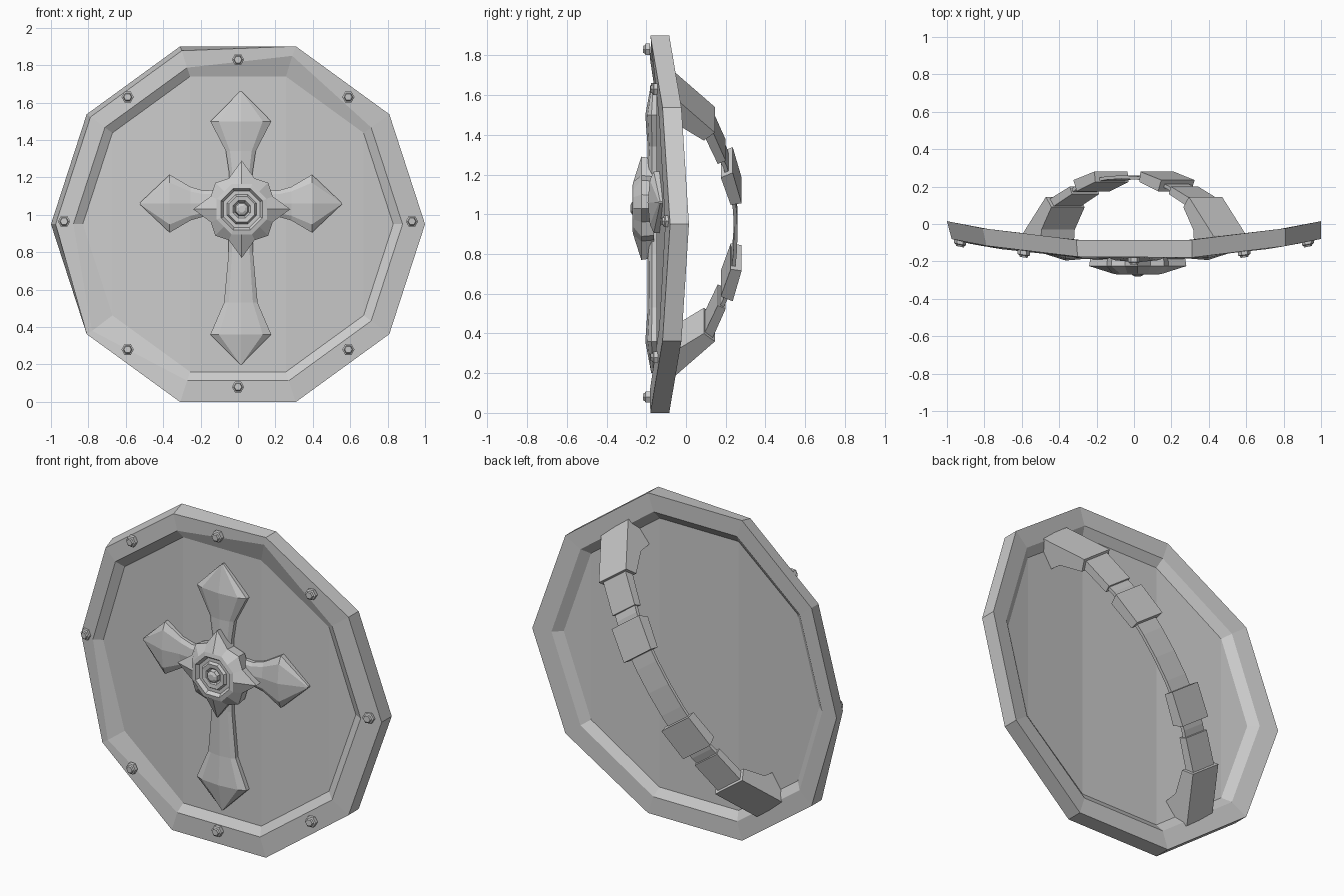
import bpy, bmesh, math
from mathutils import Vector

old = bpy.data.objects.get("Cube")
if old:
    bpy.data.objects.remove(old, do_unlink=True)

grey = bpy.data.materials.new("plain_grey")
grey.use_nodes = True
grey.diffuse_color = (0.6, 0.6, 0.6, 1)
grey.node_tree.nodes["Principled BSDF"].inputs["Base Color"].default_value = (0.6, 0.6, 0.6, 1)

MID = 0.95      # height of the shield centre
BEND = 0.11     # sideways curvature


def bend(x):
    return BEND * x * x


def loft(name, rings, caps=True, extra=()):
    """Skin closed rings of equal length; extra faces are lists of (ring, index)."""
    bm = bmesh.new()
    vs = [[bm.verts.new(p) for p in ring] for ring in rings]
    n = len(rings[0])
    for a, b in zip(vs, vs[1:]):
        for i in range(n):
            j = (i + 1) % n
            bm.faces.new((a[i], a[j], b[j], b[i]))
    if caps:
        bm.faces.new(vs[0])
        bm.faces.new(vs[-1])
    for face in extra:
        bm.faces.new([vs[r][i] for r, i in face])
    bmesh.ops.recalc_face_normals(bm, faces=bm.faces)
    me = bpy.data.meshes.new(name)
    bm.to_mesh(me)
    bm.free()
    me.materials.append(grey)
    ob = bpy.data.objects.new(name, me)
    bpy.context.collection.objects.link(ob)
    return ob


# Shield body: ten-sided rim with a recessed panel on both sides
profile = [(0.83, -0.155), (0.88, -0.19), (1, -0.19),
           (1, -0.095), (0.89, -0.095), (0.84, -0.13)]
body = []
for r, y in profile:
    ring = []
    for k in range(10):
        a = math.radians(36 * k)
        ring.append(Vector((r * math.cos(a), y, MID + r * math.sin(a))))
    body.append(ring)
# Battle wear: chipped outer edge and two nicks on the inner lip
for k in (3, 4, 5):
    body[2][k] = Vector((body[2][k].x * 0.975, -0.185, MID + (body[2][k].z - MID) * 0.975))
body[1][2] = Vector((0.29, -0.18, 1.85))
body[1][6] = Vector((-0.78, -0.175, 0.38))
for ring in body:
    for p in ring:
        p.y += bend(p.x)
strips = []
for r in (0, len(profile) - 1):
    for k in range(5):
        ids = [k, k + 1, 10 - k - 1, (10 - k) % 10]
        strips.append([(r, i) for i in dict.fromkeys(ids)])
loft("shield_body", body, caps=False, extra=strips)


# Cross arms: ridged blades lofted along their length
def arm(name, direction, cx, cz, stations):
    dx, dz = direction
    rings = []
    for s, w, h in stations:
        ring = []
        for side, lift in ((-1, -0.2), (-1, 0.45), (-0.72, 0.8), (0, 1),
                           (0.72, 0.8), (1, 0.45), (1, -0.2)):
            x = cx + dx * s + dz * w * side
            z = cz + dz * s - dx * w * side
            ring.append((x, -0.155 + bend(x) - h * lift, z))
        rings.append(ring)
    loft(name, rings)


upper = [(0, 0.07, 0.04), (0.17, 0.062, 0.04), (0.29, 0.08, 0.038),
         (0.45, 0.163, 0.05), (0.61, 0.004, 0.02)]
lower = [(0, 0.07, 0.04), (0.25, 0.065, 0.04), (0.52, 0.09, 0.038),
         (0.69, 0.163, 0.05), (0.85, 0.004, 0.02)]
across = [(0, 0.08, 0.04), (0.2, 0.07, 0.04), (0.27, 0.09, 0.038),
          (0.38, 0.155, 0.055), (0.54, 0.004, 0.02)]
arm("cross_upper_arm", (0, 1), 0.015, 1.05, upper)
arm("cross_lower_arm", (0, -1), 0.015, 1.05, lower)
arm("cross_left_arm", (1, 0), 0.015, 1.06, across)
arm("cross_right_arm", (-1, 0), 0.015, 1.06, across)


# Centre boss: star collar with stepped octagon rings and a knob
def boss_ring(radius, y, star):
    ring = []
    for k in range(16):
        a = math.radians(22.5 * k)
        if star:
            r = radius * (1 if k % 4 == 0 else 0.77 if k % 4 == 2 else 0.69)
        else:
            r = radius * (1 if k % 2 else 0.924)
        ring.append((0.02 + r * math.cos(a), y, 1.03 + r * math.sin(a)))
    return ring


steps = [(0.145, -0.265), (0.12, -0.27), (0.105, -0.25), (0.085, -0.25),
         (0.075, -0.265), (0.05, -0.262), (0.04, -0.25), (0.034, -0.272), (0.018, -0.28)]
loft("centre_boss", [boss_ring(0.25, -0.16, True), boss_ring(0.26, -0.225, True)]
     + [boss_ring(r, y, False) for r, y in steps])

# Rim bolts: hexagon heads with a small raised cap
spots = [(0, 1.83), (0, 0.08)] + [(s * x, z) for s in (-1, 1)
                                  for x, z in ((0.59, 1.63), (0.93, 0.965), (0.59, 0.28))]
for n, (cx, cz) in enumerate(spots):
    rings = []
    for r, y in ((0.033, -0.18), (0.033, -0.203), (0.024, -0.207), (0.02, -0.217)):
        ring = []
        for k in range(6):
            a = math.radians(60 * k)
            x = cx + r * math.cos(a)
            ring.append((x, y + bend(cx) + 2 * BEND * cx * (x - cx), cz + r * math.sin(a)))
        rings.append(ring)
    loft(f"rim_bolt_{n + 1}", rings)

# Grip on the back: a diagonal arched strap with end pads and clasps
ux, uz = math.cos(math.radians(54)), math.sin(math.radians(54))


def grip_part(name, sections, half, turn=1):
    rings = []
    for to, yo, ti, yi in sections:
        ring = []
        for t, y, w in ((to, yo, half), (to, yo, -half), (ti, yi, -half), (ti, yi, half)):
            t, w = t * turn, w * turn
            ring.append((t * ux + w * uz, y, MID + t * uz - w * ux))
        rings.append(ring)
    loft(name, rings)


half_arc = [(0.66, 0.1), (0.54, 0.155), (0.42, 0.205), (0.28, 0.24), (0.14, 0.255)]
arc = half_arc + [(0, 0.26)] + [(-t, y) for t, y in reversed(half_arc)]
grip_part("grip_strap", [(t, y, t * 0.98, y - 0.018) for t, y in arc], 0.08)
for turn, place in ((1, "upper"), (-1, "lower")):
    grip_part(f"{place}_grip_pad", [(0.88, -0.1, 0.7, -0.12), (0.87, -0.06, 0.69, -0.03),
                                    (0.65, 0.145, 0.6, 0.09)], 0.11, turn)
    grip_part(f"{place}_grip_clasp", [(0.4, 0.235, 0.37, 0.175),
                                      (0.21, 0.28, 0.2, 0.225)], 0.11, turn)
    grip_part(f"{place}_grip_sleeve", [(0.64, 0.135, 0.62, 0.09),
                                       (0.46, 0.2, 0.44, 0.16)], 0.09, turn)
